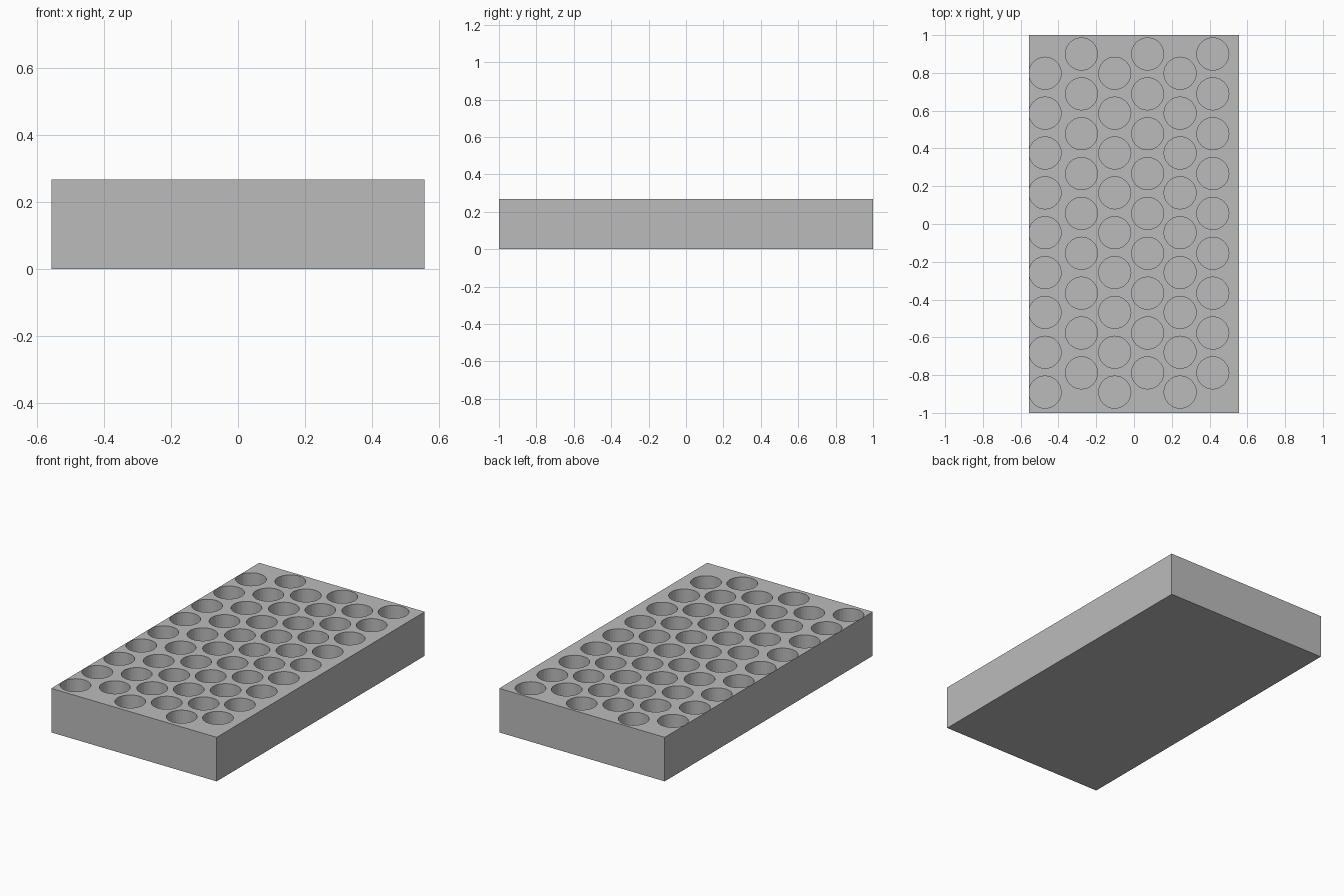
import bpy
import bmesh
from mathutils import Matrix

WIDTH, LENGTH, HEIGHT = 1.114, 2.0, 0.268
RADIUS, DEPTH, PITCH = 0.085, 0.22, 0.211
COLUMNS = [-0.471, -0.278, -0.102, 0.072, 0.244, 0.417]

old = bpy.data.objects.get("Cube")
if old:
    bpy.data.objects.remove(old, do_unlink=True)

grey = bpy.data.materials.new("plain grey")
grey.use_nodes = True
colour = (0.5, 0.5, 0.5, 1)
grey.diffuse_color = colour
grey.node_tree.nodes["Principled BSDF"].inputs["Base Color"].default_value = colour


def make_object(name, bm):
    mesh = bpy.data.meshes.new(name)
    bm.to_mesh(mesh)
    bm.free()
    mesh.materials.append(grey)
    obj = bpy.data.objects.new(name, mesh)
    bpy.context.collection.objects.link(obj)
    return obj


# Solid block
bm = bmesh.new()
bmesh.ops.create_cube(bm, size=1, matrix=Matrix.Translation((0, 0, HEIGHT / 2))
                      @ Matrix.Diagonal((WIDTH, LENGTH, HEIGHT, 1)))
block = make_object("holder_block", bm)

# Staggered columns of round pockets, nine to a column
bm = bmesh.new()
cut_height = DEPTH + 0.1
for i, x in enumerate(COLUMNS):
    first = -0.788 if i % 2 else -0.89
    for j in range(9):
        place = Matrix.Translation((x, first + j * PITCH, HEIGHT - DEPTH + cut_height / 2))
        bmesh.ops.create_cone(bm, cap_ends=True, segments=32, radius1=RADIUS,
                              radius2=RADIUS, depth=cut_height, matrix=place)
cutter = make_object("pocket_cutter", bm)
cutter.hide_render = True

# Cut the pockets and keep the finished mesh
cut = block.modifiers.new("pockets", "BOOLEAN")
cut.operation = "DIFFERENCE"
cut.solver = "EXACT"
cut.object = cutter
bpy.context.view_layer.objects.active = block
bpy.ops.object.modifier_apply(modifier=cut.name)
bpy.data.objects.remove(cutter, do_unlink=True)
